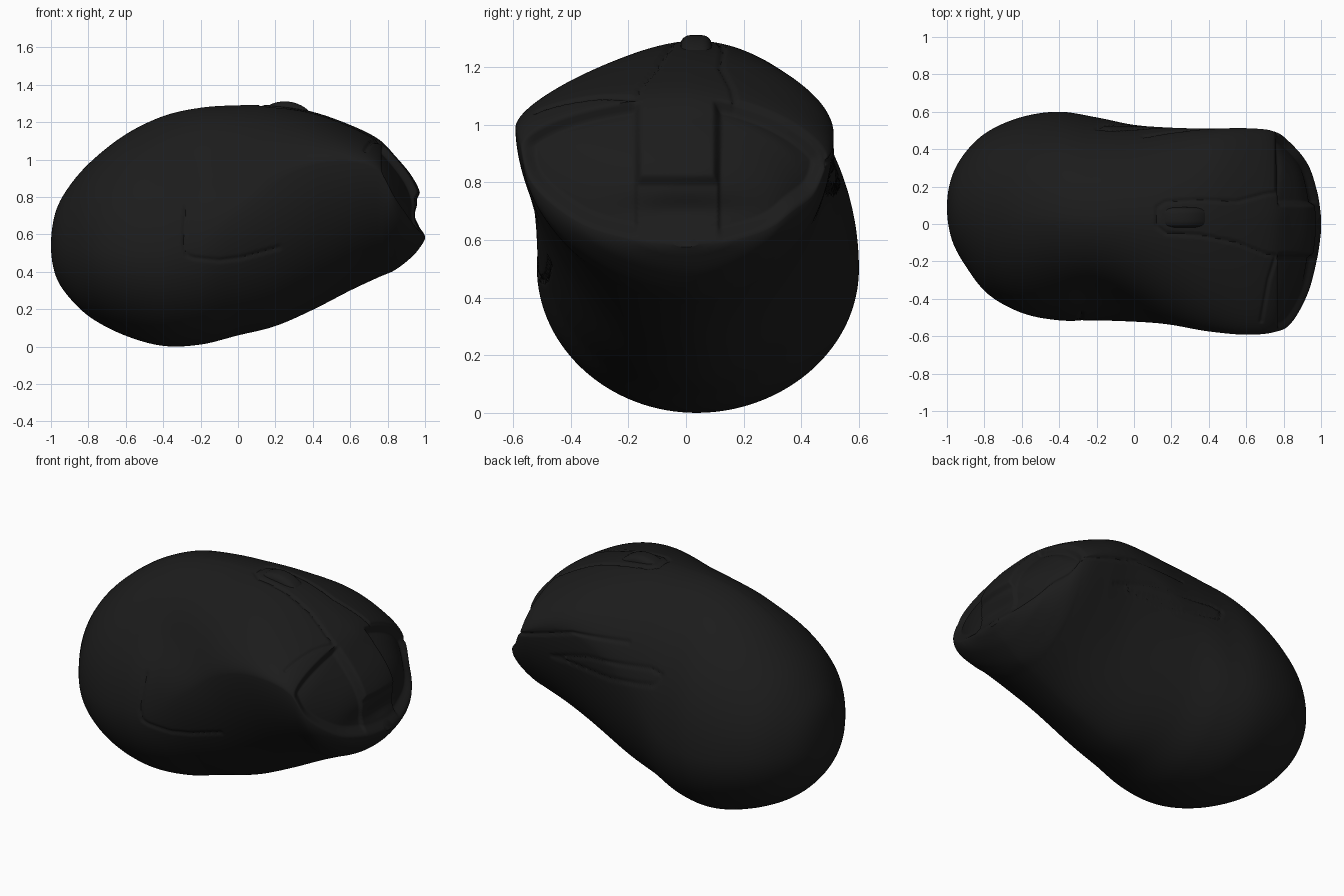
import bpy, bmesh, math
from mathutils import Vector

if "Cube" in bpy.data.objects:
    bpy.data.objects.remove(bpy.data.objects["Cube"])

black = bpy.data.materials.new("matte_black")
black.diffuse_color = (0.0115, 0.0115, 0.0115, 1)
black.use_nodes = True
black.node_tree.nodes["Principled BSDF"].inputs["Base Color"].default_value = black.diffuse_color

# Stations: x, bottom z, widest z, top z, left y, right y, crown y
ST = [(-1, .54, .54, .54, .09, .09, .09), (-.975, .38, .54, .72, -.08, .25, .09),
      (-.9, .26, .53, .86, -.225, .385, .08), (-.78, .15, .52, .995, -.375, .495, .07),
      (-.6, .058, .5, 1.135, -.475, .572, .05), (-.4, .004, .5, 1.232, -.515, .6, .04),
      (-.2, .011, .55, 1.277, -.515, .57, .03), (0, .06, .72, 1.29, -.525, .53, .03),
      (.2, .11, .88, 1.288, -.545, .515, .03), (.4, .197, .97, 1.255, -.575, .51, .03),
      (.6, .3, .99, 1.185, -.592, .512, .02), (.75, .37, .94, 1.11, -.578, .495, .02),
      (.84, .41, .79, 1.02, -.53, .43, .02), (.93, .48, .66, .91, -.37, .32, .02),
      (.98, .54, .6, .8, -.18, .17, 0), (1.0, .575, .585, .63, -.04, .04, 0)]
SUB, SEG = 20, 320


def spline(t):
    i = min(int(t), len(ST) - 2)
    u = t - i
    p1, p2 = ST[i], ST[i + 1]
    if i:
        p0 = ST[i - 1]
    else:  # mirrored end point keeps the tail round
        p0 = (p2[0],) + tuple(2 * a - b for a, b in zip(p1[1:], p2[1:]))
    p3 = ST[min(i + 2, len(ST) - 1)]
    return [.5 * (2 * b + (c - a) * u + (2 * a - 5 * b + 4 * c - d) * u * u
                  + (3 * b - a - 3 * c + d) * u ** 3) for a, b, c, d in zip(p0, p1, p2, p3)]


def smooth(a, b, v):
    v = max(0, min(1, (v - a) / (b - a)))
    return v * v * (3 - 2 * v)


def dist(px, py, line):
    best = 9
    for (ax, ay), (bx, by) in zip(line, line[1:]):
        dx, dy = bx - ax, by - ay
        s = max(0, min(1, ((px - ax) * dx + (py - ay) * dy) / (dx * dx + dy * dy)))
        best = min(best, math.hypot(px - ax - s * dx, py - ay - s * dy))
    return best


# Seam lines: top ones in (x, y), side ones in (x, z)
TOP = [[(.77, .17), (.7, .16), (.55, .12), (.35, .13), (.17, .12), (.125, .09), (.12, -.01),
        (.17, -.05), (.35, -.06), (.55, -.10), (.7, -.16), (.76, -.17)],
       [(.765, .17), (.765, .48)], [(.76, -.17), (.72, -.3), (.68, -.52)]]
NEAR = [[(-.28, .75), (-.29, .55), (-.275, .49), (-.24, .475), (-.1, .46), (.02, .475), (.22, .53)]]
FAR = [[(-.2, .885), (-.12, .9), (.05, .88), (.3, .86), (.55, .79), (.35, .78), (.15, .775),
        (-.05, .8), (-.16, .82), (-.2, .885)], [(.05, 1.0), (.4, .98), (.77, .87)]]


def depth(p, zw):
    d = 0
    groove = 9
    if p.z > zw and .08 < p.x < .8:
        groove = min(dist(p.x, p.y, l) for l in TOP)
    if abs(p.y) > .3 and -.35 < p.x < .8:
        groove = min([groove] + [dist(p.x, p.z, l) for l in (NEAR if p.y < 0 else FAR)])
    d += .008 * (1 - smooth(.003, .014, groove))
    # hollows beside and below the nose ridge, ending at a crisp lip
    if p.x > .74:
        side = max(smooth(.09, .13, p.y), smooth(.15, .19, -p.y), .6 * smooth(-.83, -.79, -p.z))
        d += .04 * side * smooth(.765, .785, p.x) * smooth(0, .06, p.z - zw)
    # thumb dip
    if p.y < 0:
        d += .035 * math.exp(-((p.x + .15) / .28) ** 2 - ((p.z - .95) / .17) ** 2)
    return d


# Body shell lofted along x
bm = bmesh.new()
rings, widest = [], []
for k in range(1, (len(ST) - 1) * SUB + 1):
    x, zb, zw, zt, yl, yr, yc = spline(k / SUB)
    nose = smooth(.77, .84, x)
    n_left = 2 / (2 - .22 * smooth(-.85, -.4, x) + .45 * nose)
    n_right = 2 / (2 - .15 * smooth(-.1, .3, x) - .25 * smooth(.4, .75, x) + .65 * nose)
    n_low = 2 / (2 - .2 * smooth(0, .5, x) - .15 * nose)
    drop = .06 * smooth(.4, .75, x) * (1 - smooth(.8, .92, x))
    ring = []
    for j in range(SEG):
        a = 2 * math.pi * j / SEG
        c, s = math.cos(a), math.sin(a)
        z0 = zw - (drop * abs(c) ** .5 if c > 0 else 0)
        n = n_low if s < 0 else n_right if c > 0 else n_left
        w = abs(c) ** n * ((yr - yc) if c > 0 else (yc - yl))
        h = abs(s) ** n * ((zt - z0) if s > 0 else (z0 - zb))
        ring.append(bm.verts.new((x, yc + math.copysign(w, c), z0 + math.copysign(h, s))))
        widest.append(z0)
    rings.append(ring)
for r, q in zip(rings, rings[1:]):
    for j in range(SEG):
        i = (j + 1) % SEG
        bm.faces.new((r[j], r[i], q[i], q[j]))
tail = bm.verts.new((-1, .09, .54))
for j in range(SEG):
    bm.faces.new((tail, rings[0][(j + 1) % SEG], rings[0][j]))
bm.faces.new(rings[-1])
bmesh.ops.recalc_face_normals(bm, faces=bm.faces)
bm.normal_update()
moves = [(v, v.normal * depth(v.co, zw)) for v, zw in zip(list(bm.verts), widest)]
for v, m in moves:
    v.co -= m
    # cable notch across the nose
    if v.co.x > .85 and v.co.z > .6:
        v.co.x -= .025 * math.exp(-((v.co.z - .7) / .05) ** 2 - (v.co.y / .2) ** 2)


def finish(bm, name, angle):
    me = bpy.data.meshes.new(name)
    bm.to_mesh(me)
    bm.free()
    me.materials.append(black)
    ob = bpy.data.objects.new(name, me)
    bpy.context.collection.objects.link(ob)
    bpy.ops.object.select_all(action='DESELECT')
    ob.select_set(True)
    bpy.context.view_layer.objects.active = ob
    bpy.ops.object.shade_smooth_by_angle(angle=math.radians(angle))
    return ob


finish(bm, "mouse_body", 50)

# Scroll wheel
bm = bmesh.new()
bmesh.ops.create_cone(bm, cap_ends=True, segments=64, radius1=.19, radius2=.19, depth=.11)
caps = [e for e in bm.edges if any(len(f.verts) > 4 for f in e.link_faces)]
bmesh.ops.bevel(bm, geom=caps, offset=.035, segments=4, affect='EDGES', profile=.5)
wheel = finish(bm, "scroll_wheel", 40)
wheel.rotation_euler.x = math.pi / 2
wheel.location = (.25, .035, 1.121)

# Cable socket in the nose
bm = bmesh.new()
bmesh.ops.create_cone(bm, cap_ends=True, segments=24, radius1=.025, radius2=.025, depth=.04)
socket = finish(bm, "cable_socket", 40)
socket.rotation_euler.y = math.pi / 2
socket.location = (.92, .04, .73)
